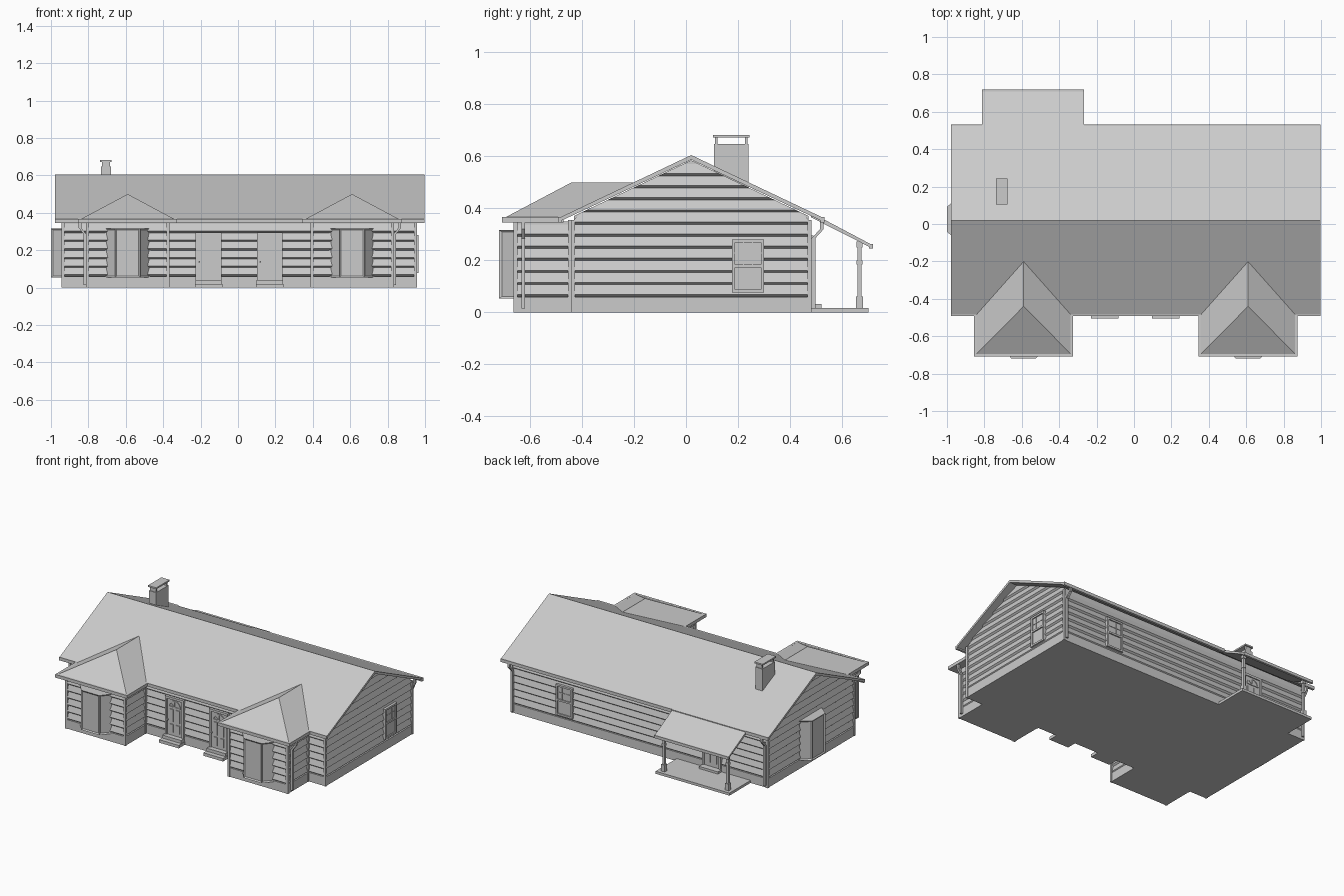
import bpy, bmesh, math
from mathutils import Matrix, Vector

cube = bpy.data.objects.get("Cube")
if cube:
    bpy.data.objects.remove(cube)

grey = bpy.data.materials.new("plain grey")
grey.use_nodes = True
grey.diffuse_color = (0.6, 0.6, 0.6, 1)
grey.node_tree.nodes["Principled BSDF"].inputs["Base Color"].default_value = (0.6, 0.6, 0.6, 1)

IDENT = Matrix.Identity(4)
SLOPE, RIDGE_Y, ROW = 0.475, 0.02, 0.0465
BAYS = (-0.59, 0.61)


def finish(name, bm):
    bmesh.ops.recalc_face_normals(bm, faces=bm.faces)
    mesh = bpy.data.meshes.new(name)
    bm.to_mesh(mesh)
    bm.free()
    mesh.materials.append(grey)
    ob = bpy.data.objects.new(name, mesh)
    bpy.context.collection.objects.link(ob)
    return ob


def loft(bm, rings, m=IDENT):
    """Skin a list of equal point rings and cap both ends; returns side faces."""
    vs = [[bm.verts.new(m @ Vector(p)) for p in r] for r in rings]
    n, sides = len(rings[0]), []
    for a, b in zip(vs, vs[1:]):
        for i in range(n):
            j = (i + 1) % n
            sides.append(bm.faces.new((a[i], a[j], b[j], b[i])))
    bm.faces.new(vs[0])
    bm.faces.new(vs[-1])
    return sides


def box(bm, x0, x1, y0, y1, z0, z1, m=IDENT):
    loft(bm, [[(x0, y0, z), (x1, y0, z), (x1, y1, z), (x0, y1, z)] for z in (z0, z1)], m)


def along_x(bm, profile, x0, x1, m=IDENT):
    loft(bm, [[(x, y, z) for y, z in profile] for x in (x0, x1)], m)


def wall(x, y, degrees):
    """Wall frame: local x runs along the wall, local -y points outward."""
    return Matrix.Translation((x, y, 0)) @ Matrix.Rotation(math.radians(degrees), 4, 'Z')


FRONT, BACK, RIGHT, LEFT = 0, 180, 90, -90

# House core: gabled body and two front bays
bm = bmesh.new()
eave = 0.585 - SLOPE * 0.45
along_x(bm, [(-0.43, 0), (0.47, 0), (0.47, eave), (RIDGE_Y, 0.585), (-0.43, eave)], -0.93, 0.945)
for c in BAYS:
    box(bm, c - 0.21, c + 0.21, -0.65, -0.42, 0, 0.35)
finish("house_core", bm)

# Lap siding on every wall, narrowing with the roof on the gables
walls = [(wall(0.0075, -0.43, FRONT), 0.9475, False), (wall(0.0075, 0.47, BACK), 0.9475, False),
         (wall(0.945, RIDGE_Y, RIGHT), 0.46, True), (wall(-0.93, RIDGE_Y, LEFT), 0.46, True)]
for c in BAYS:
    walls += [(wall(c, -0.65, FRONT), 0.22, False), (wall(c + 0.21, -0.545, RIGHT), 0.115, False),
              (wall(c - 0.21, -0.545, LEFT), 0.115, False)]
bm = bmesh.new()
for m, half, gable in walls:
    box(bm, -half, half, -0.01, 0, 0, 0.06, m)
    z = 0.06
    while z < (0.57 if gable else 0.33):
        top = min(z + ROW, 0.583 if gable else 0.36)
        w = [min(half, (0.585 - h) / SLOPE) if gable else half for h in (z, z + 0.009, top)]
        pts = [(0, z), (-0.011, z + 0.009), (0, top)]
        loft(bm, [[(s * k, y, h) for k, (y, h) in zip(w, pts)] for s in (-1, 1)], m)
        z += ROW
finish("lap_siding", bm)

# Corner boards
bm = bmesh.new()
corners = [(x, y) for x in (-0.935, 0.95) for y in (-0.435, 0.475)]
corners += [(c + s * 0.215, -0.655) for c in BAYS for s in (-1, 1)]
corners += [(c + s * 0.215, -0.445) for c in BAYS for s in (-1, 1)]
for x, y in corners:
    box(bm, x - 0.008, x + 0.008, y - 0.008, y + 0.008, 0, 0.355)
finish("corner_boards", bm)

# Main roof: a folded slab
bm = bmesh.new()
drop = 0.605 - SLOPE * 0.51
along_x(bm, [(-0.49, drop), (RIDGE_Y, 0.605), (0.53, drop),
             (0.53, drop - 0.015), (RIDGE_Y, 0.587), (-0.49, drop - 0.015)], -0.978, 0.998)
finish("main_roof", bm)

# Back porch roof
bm = bmesh.new()
along_x(bm, [(0.48, 0.384), (0.715, 0.26), (0.715, 0.247), (0.48, 0.366)], -0.813, -0.267)
finish("porch_roof", bm)

# Hipped bay roofs with soffit
bm = bmesh.new()
for c in BAYS:
    base = [(c + x, y, z) for z in (0.345, 0.36)
            for x, y in ((-0.262, -0.705), (0.262, -0.705), (0.262, -0.47), (-0.262, -0.47))]
    v = [bm.verts.new(p) for p in base]
    front, rear = [bm.verts.new((c, y, 0.5)) for y in (-0.44, -0.185)]
    for f in ((0, 1, 2, 3), (0, 1, 5, 4), (1, 2, 6, 5), (2, 3, 7, 6), (3, 0, 4, 7)):
        bm.faces.new([v[i] for i in f])
    for f in ((v[4], v[5], front), (v[5], v[6], rear, front), (v[7], v[4], front, rear), (v[6], v[7], rear)):
        bm.faces.new(f)
finish("bay_roofs", bm)

# Gutters
bm = bmesh.new()
for x0, x1 in ((-0.978, -0.85), (-0.33, 0.35), (0.87, 0.998)):
    box(bm, x0, x1, -0.492, -0.477, 0.345, 0.366)
for x0, x1 in ((-0.978, -0.813), (-0.267, 0.998)):
    box(bm, x0, x1, 0.517, 0.533, 0.345, 0.366)
box(bm, -0.813, -0.267, 0.703, 0.718, 0.245, 0.264)
for c in BAYS:
    box(bm, c - 0.265, c + 0.265, -0.708, -0.694, 0.345, 0.366)
    for s in (-1, 1):
        x = c + s * 0.258
        box(bm, x - 0.007, x + 0.007, -0.706, -0.48, 0.345, 0.366)
finish("gutters", bm)

# Downspouts with an elbow under the eaves
bm = bmesh.new()


def downspout(top, foot):
    bend = [(*top, 0.35), (*top, 0.32), (*foot, 0.285), (*foot, 0.015)]
    loft(bm, [[(x + a * 0.007, y + b * 0.007, z) for a, b in ((-1, -1), (1, -1), (1, 1), (-1, 1))]
              for x, y, z in bend])


downspout((-0.845, -0.625), (-0.818, -0.625))
downspout((0.865, -0.625), (0.838, -0.625))
for x in (-0.925, 0.94):
    downspout((x, 0.522), (x, 0.49))
finish("downspouts", bm)

# Chimney with a raised cap
bm = bmesh.new()
box(bm, -0.733, -0.68, 0.107, 0.24, 0.45, 0.647)
for y in (0.116, 0.231):
    box(bm, -0.728, -0.685, y - 0.005, y + 0.005, 0.645, 0.674)
box(bm, -0.737, -0.676, 0.103, 0.244, 0.672, 0.682)
finish("chimney", bm)


# Panelled door with a fanlight
def door(name, m):
    bm = bmesh.new()
    for s in (-1, 1):
        box(bm, s * 0.062 - 0.007, s * 0.062 + 0.007, -0.02, 0, 0.035, 0.295, m)
        for z0, z1 in ((0.06, 0.115), (0.13, 0.215)):
            box(bm, s * 0.024 - 0.014, s * 0.024 + 0.014, -0.018, 0, z0, z1, m)
    box(bm, -0.069, 0.069, -0.02, 0, 0.28, 0.295, m)
    box(bm, -0.06, 0.06, -0.013, 0, 0.035, 0.285, m)
    arc = [math.pi * i / 10 for i in range(11)]
    for a, b in zip(arc, arc[1:]):
        ring = [(r * math.cos(t), r * math.sin(t) + 0.232) for r, t in ((0.036, a), (0.043, a), (0.043, b), (0.036, b))]
        loft(bm, [[(x, y, z) for x, z in ring] for y in (-0.018, -0.01)], m)
    box(bm, -0.043, 0.043, -0.018, 0, 0.227, 0.233, m)
    for deg in (-54, 0, 54):
        spoke = m @ Matrix.Translation((0, 0, 0.232)) @ Matrix.Rotation(math.radians(deg), 4, 'Y')
        box(bm, -0.002, 0.002, -0.017, 0, 0, 0.038, spoke)
    box(bm, -0.055, -0.047, -0.026, 0, 0.135, 0.143, m)
    finish(name, bm)


# Double-hung window with glazing bars
def sash_window(name, m):
    bm = bmesh.new()
    for s in (-1, 1):
        box(bm, s * 0.056 - 0.006, s * 0.056 + 0.006, -0.02, 0, 0.077, 0.28, m)
    for z in (0.077, 0.173, 0.268):
        box(bm, -0.062, 0.062, -0.02, 0, z, z + 0.012, m)
    box(bm, -0.052, 0.052, -0.012, 0, 0.08, 0.275, m)
    for x in (-0.017, 0.017):
        box(bm, x - 0.002, x + 0.002, -0.015, 0, 0.18, 0.275, m)
    box(bm, -0.052, 0.052, -0.015, 0, 0.226, 0.23, m)
    finish(name, bm)


# Three-sided bay window with recessed panes
def bay_window(name, m):
    bm = bmesh.new()
    plan = [(-0.123, 0), (-0.067, -0.068), (0.067, -0.068), (0.123, 0)]
    sides = loft(bm, [[(x, y, z) for x, y in plan] for z in (0.053, 0.317)], m)
    bmesh.ops.recalc_face_normals(bm, faces=bm.faces)
    bmesh.ops.inset_individual(bm, faces=sides[:3], thickness=0.012, depth=-0.006)
    finish(name, bm)


for i, x in enumerate((-0.157, 0.17)):
    door(f"front_door_{i + 1}", wall(x, -0.43, FRONT))
door("back_door", wall(-0.53, 0.47, BACK))
sash_window("gable_window", wall(0.945, 0.238, RIGHT))
sash_window("back_window", wall(0.56, 0.47, BACK))
for i, c in enumerate(BAYS):
    bay_window(f"front_bay_window_{i + 1}", wall(c, -0.65, FRONT))
bay_window("side_bay_window", wall(-0.932, 0.025, LEFT))

# Door steps
bm = bmesh.new()
for x in (-0.157, 0.17):
    box(bm, x - 0.073, x + 0.073, -0.505, -0.43, 0, 0.02)
    box(bm, x - 0.07, x + 0.07, -0.475, -0.43, 0.02, 0.04)
box(bm, -0.6, -0.46, 0.47, 0.52, 0.01, 0.032)
finish("door_steps", bm)

# Back porch deck and posts
bm = bmesh.new()
box(bm, -0.813, -0.267, 0.47, 0.702, 0, 0.017)
finish("porch_deck", bm)
bm = bmesh.new()
for x in (-0.778, -0.306):
    for r, z0, z1 in ((0.013, 0.015, 0.062), (0.008, 0.06, 0.28), (0.011, 0.185, 0.2), (0.012, 0.25, 0.272)):
        box(bm, x - r, x + r, 0.667 - r, 0.667 + r, z0, z1)
finish("porch_posts", bm)
